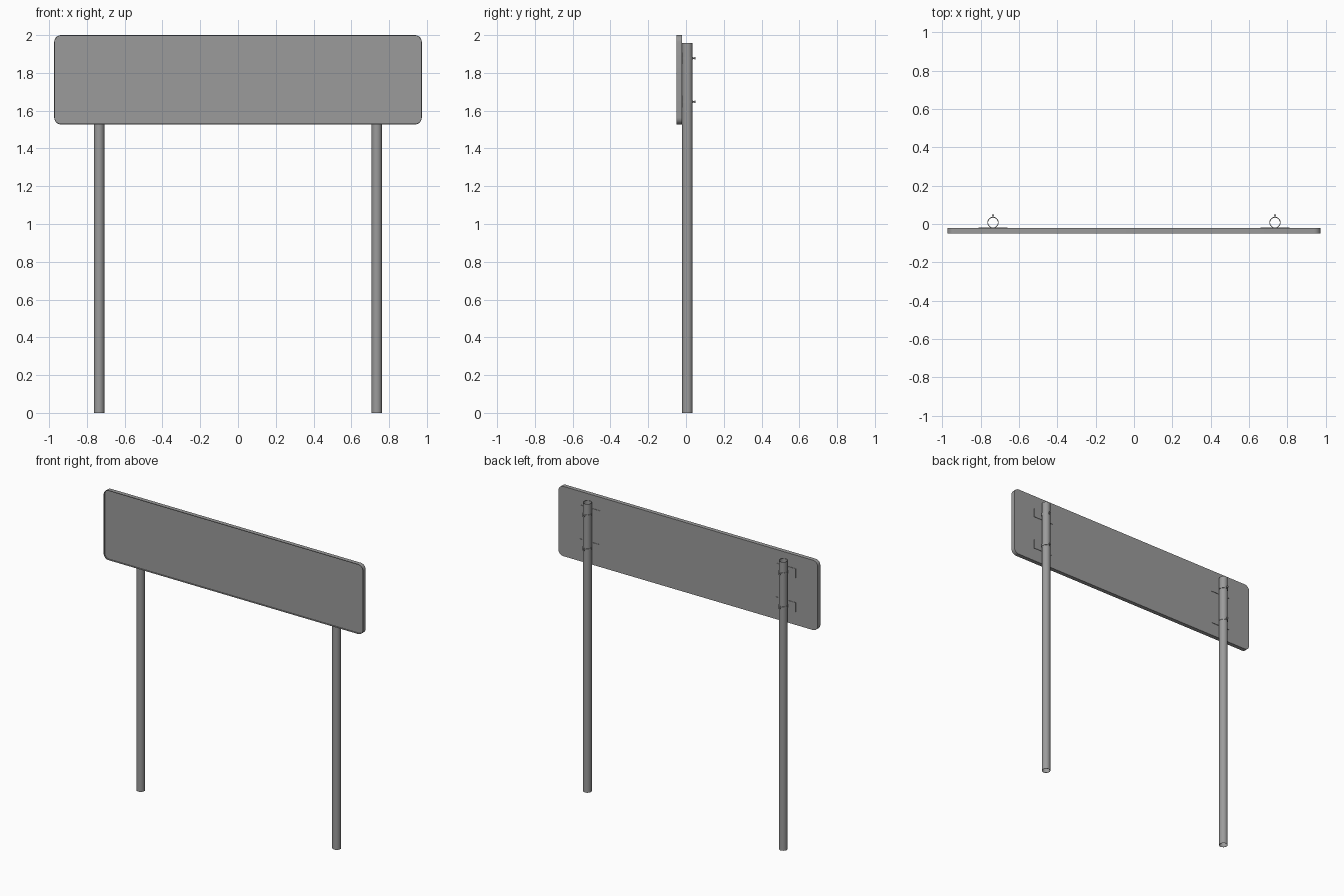
import bpy, bmesh
from math import sin, cos, pi
from mathutils import Matrix

if "Cube" in bpy.data.objects:
    bpy.data.objects.remove(bpy.data.objects["Cube"])

POST_X, POST_Y, POST_R = 0.735, 0.0075, 0.0275

# dark grey metal for every part
metal = bpy.data.materials.new("dark_metal")
metal.diffuse_color = (0.33, 0.33, 0.33, 1)
metal.use_nodes = True
metal.node_tree.nodes["Principled BSDF"].inputs["Base Color"].default_value = metal.diffuse_color


def finish(name, bm, smooth=False):
    bmesh.ops.recalc_face_normals(bm, faces=bm.faces)
    mesh = bpy.data.meshes.new(name)
    bm.to_mesh(mesh)
    bm.free()
    mesh.materials.append(metal)
    ob = bpy.data.objects.new(name, mesh)
    bpy.context.collection.objects.link(ob)
    if smooth:
        bpy.ops.object.select_all(action='DESELECT')
        ob.select_set(True)
        bpy.context.view_layer.objects.active = ob
        bpy.ops.object.shade_smooth_by_angle()
    return ob


def wall(name, outer, inner, z0, z1, closed):
    """Vertical thin wall between two matching outlines."""
    bm = bmesh.new()
    rows = [[bm.verts.new((x, y, z)) for x, y in path]
            for path, z in ((outer, z0), (outer, z1), (inner, z1), (inner, z0))]
    n = len(outer)
    for a in range(4):
        r, s = rows[a], rows[(a + 1) % 4]
        for i in range(n if closed else n - 1):
            j = (i + 1) % n
            bm.faces.new((r[i], r[j], s[j], s[i]))
    if not closed:
        for i in (0, n - 1):
            bm.faces.new([r[i] for r in rows])
    return finish(name, bm, True)


def box(name, size, loc):
    bm = bmesh.new()
    bmesh.ops.create_cube(bm, size=1)
    bmesh.ops.scale(bm, vec=size, verts=bm.verts)
    bmesh.ops.translate(bm, vec=loc, verts=bm.verts)
    return finish(name, bm)


def rod(name, radius, x, y0, y1, z, sides):
    bm = bmesh.new()
    bmesh.ops.create_cone(bm, cap_ends=True, segments=sides, radius1=radius,
                          radius2=radius, depth=y1 - y0,
                          matrix=Matrix.Translation((x, (y0 + y1) / 2, z))
                          @ Matrix.Rotation(pi / 2, 4, 'X'))
    return finish(name, bm, sides > 6)


# sign panel: rounded rectangle with a shallow rim around the front
bm = bmesh.new()
hx, z0, z1, r = 0.973, 1.527, 2.0, 0.036
outline = []
for q, (cx, cz) in enumerate([(hx - r, z1 - r), (r - hx, z1 - r),
                              (r - hx, z0 + r), (hx - r, z0 + r)]):
    for k in range(7):
        a = (q + k / 6) * pi / 2
        outline.append((cx + r * cos(a), cz + r * sin(a)))
front = [bm.verts.new((x, -0.05, z)) for x, z in outline]
back = [bm.verts.new((x, -0.022, z)) for x, z in outline]
face = bm.faces.new(front)
bm.faces.new(back[::-1])
for i in range(len(front)):
    j = (i + 1) % len(front)
    bm.faces.new((front[i], back[i], back[j], front[j]))
bmesh.ops.recalc_face_normals(bm, faces=bm.faces)
bmesh.ops.inset_region(bm, faces=[face], thickness=0.004)
inner = bmesh.ops.extrude_discrete_faces(bm, faces=[face])['faces'][0]
bmesh.ops.translate(bm, vec=(0, 0.008, 0), verts=inner.verts)
finish("sign_panel", bm, True)


def circle(x, rad, n=20):
    return [(x + rad * cos(2 * pi * i / n), POST_Y + rad * sin(2 * pi * i / n)) for i in range(n)]


for side, x in (("left", -POST_X), ("right", POST_X)):
    # open tubular post
    wall(side + "_post", circle(x, POST_R), circle(x, POST_R - 0.002), 0, 1.957, True)
    for level, z in (("upper", 1.878), ("lower", 1.648)):
        tag = f"{side}_{level}_"
        # mounting plate, strap round the post, and rear bolt
        box(tag + "bracket_plate", (0.15, 0.003, 0.062), (x, -0.0205, z))
        wall(tag + "clamp_strap", circle(x, POST_R + 0.002), circle(x, POST_R),
             z - 0.007, z + 0.007, True)
        rod(tag + "bolt", 0.004, x, 0.035, 0.047, z, 10)
        rod(tag + "bolt_head", 0.007, x, 0.045, 0.05, z, 6)
